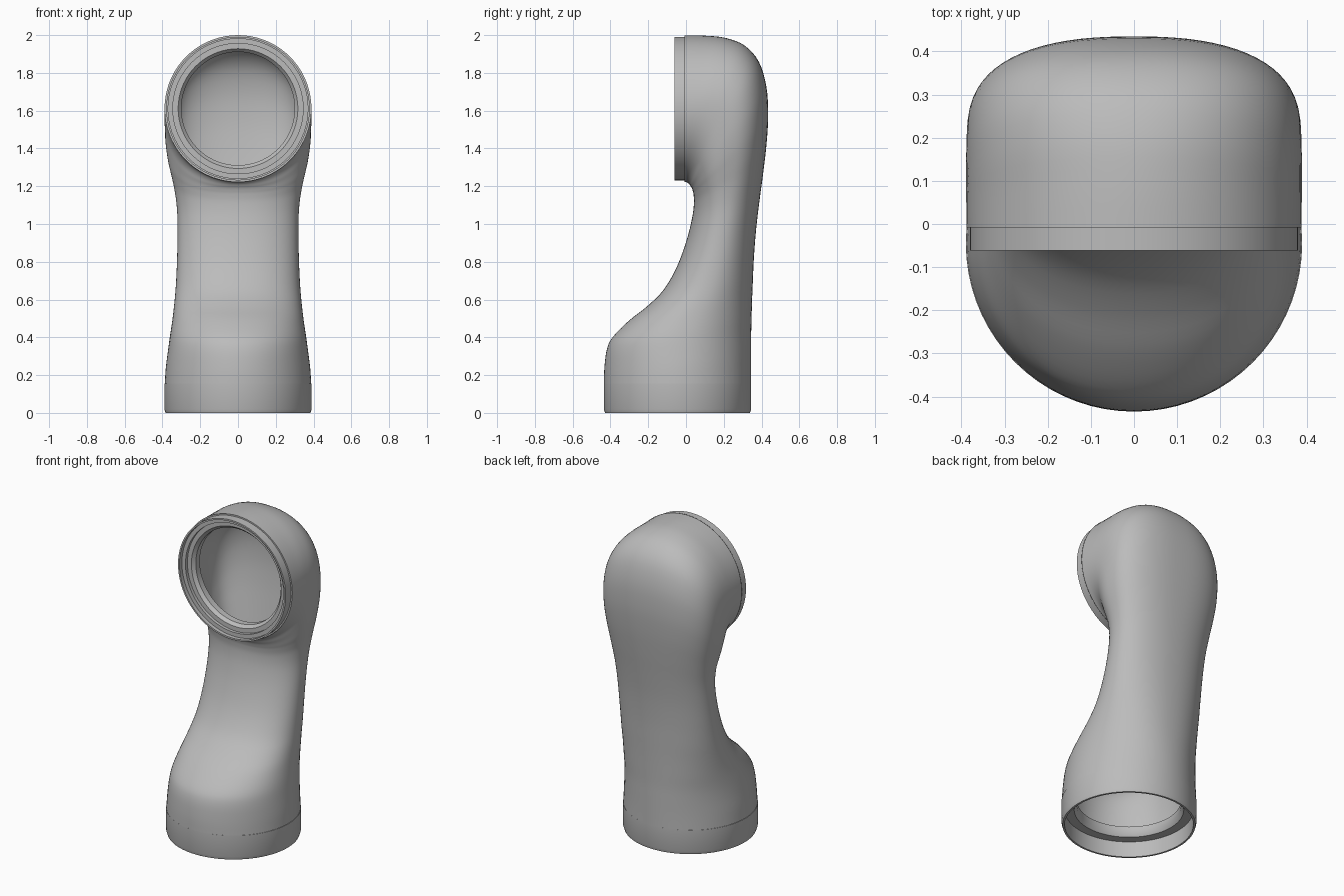
import bpy, bmesh, math
from mathutils import Matrix, Vector

if "Cube" in bpy.data.objects:
    bpy.data.objects.remove(bpy.data.objects["Cube"])

SEG = 72
grey = bpy.data.materials.new("mid grey")
grey.diffuse_color = (0.5, 0.5, 0.5, 1)
grey.use_nodes = True
grey.node_tree.nodes["Principled BSDF"].inputs["Base Color"].default_value = grey.diffuse_color


def finish(name, bm, angle=35):
    me = bpy.data.meshes.new(name)
    bm.to_mesh(me)
    bm.free()
    ob = bpy.data.objects.new(name, me)
    bpy.context.collection.objects.link(ob)
    me.materials.append(grey)
    bpy.ops.object.select_all(action='DESELECT')
    ob.select_set(True)
    bpy.context.view_layer.objects.active = ob
    bpy.ops.object.shade_smooth_by_angle(angle=math.radians(angle))
    return ob


def skin(bm, rings, flip=False):
    for a, b in zip(rings, rings[1:]):
        for i in range(SEG):
            j = (i + 1) % SEG
            f = (a[i], a[j], b[j], b[i])
            bm.faces.new(f[::-1] if flip else f)


# Elbow sections: front y, z, back y, z, half width, roundness exponent
SECTIONS = [
    (-.435, .15, .345, .15, .388, 2),
    (-.432, .24, .345, .24, .382, 2),
    (-.418, .34, .345, .33, .370, 2.05),
    (-.385, .405, .345, .41, .360, 2.1),
    (-.300, .49, .347, .50, .347, 2.15),
    (-.205, .565, .350, .60, .337, 2.15),
    (-.120, .65, .354, .70, .329, 2.15),
    (-.050, .77, .360, .83, .323, 2.15),
    (.002, .91, .372, .98, .320, 2.15),
    (.032, 1.03, .390, 1.13, .323, 2.2),
    (.042, 1.11, .410, 1.28, .338, 2.3),
    (.040, 1.155, .427, 1.43, .358, 2.4),
    (.036, 1.175, .435, 1.58, .374, 2.45),
    (.031, 1.19, .425, 1.73, .384, 2.45),
    (.025, 1.20, .385, 1.86, .388, 2.4),
    (.018, 1.21, .310, 1.945, .389, 2.25),
    (.010, 1.217, .210, 1.985, .389, 2.1),
    (.002, 1.221, .100, 1.997, .389, 2),
    (-.008, 1.223, -.008, 1.999, .388, 2),
]


def smooth_sections(steps=4):
    n, out = len(SECTIONS), []
    for k in range(n - 1):
        p = [SECTIONS[min(max(k + d, 0), n - 1)] for d in (-1, 0, 1, 2)]
        for s in range(steps):
            t = s / steps
            out.append([.5 * (2 * b + (c - a) * t + (2 * a - 5 * b + 4 * c - d) * t * t
                              + (3 * b - a - 3 * c + d) * t ** 3) for a, b, c, d in zip(*p)])
    return out + [list(SECTIONS[-1])]


def elbow(name, inset, flip):
    bm, rings = bmesh.new(), []
    for fy, fz, by, bz, w, e in smooth_sections():
        mid = Vector((0, (fy + by) / 2, (fz + bz) / 2))
        half = Vector((0, (by - fy) / 2, (bz - fz) / 2))
        half *= 1 - inset / half.length
        ring = []
        for i in range(SEG):
            a = 2 * math.pi * i / SEG
            c, s = math.cos(a), math.sin(a)
            x = math.copysign(abs(c) ** (2 / e), c) * (w - inset)
            ring.append(bm.verts.new(mid + half * math.copysign(abs(s) ** (2 / e), s)
                                     + Vector((x, 0, 0))))
        rings.append(ring)
    skin(bm, rings, flip)
    return finish(name, bm, 60)


def lathe(name, profile, matrix):
    bm, rings = bmesh.new(), []
    for r, h in profile:
        rings.append([bm.verts.new((r * math.cos(2 * math.pi * i / SEG),
                                    r * math.sin(2 * math.pi * i / SEG), h)) for i in range(SEG)])
    skin(bm, rings)
    bm.transform(matrix)
    return finish(name, bm)


# Hollow bent body
elbow("outer_shell", 0, False)
elbow("inner_shell", .045, True)

# Stepped sockets at both openings (height measured inward from the rim)
lathe("base_socket", [(.345, .165), (.30, .16), (.30, .125), (.317, .10), (.372, .10), (.372, 0),
                      (.384, 0), (.390, .02), (.390, .155), (.386, .156)],
      Matrix.Translation((0, -.045, 0)))
lathe("head_socket", [(.345, .11), (.30, .105), (.30, .065), (.317, .045), (.345, .045), (.345, .025), (.370, .025),
                      (.370, 0), (.380, 0), (.380, .054), (.389, .054)],
      Matrix.Translation((0, -.062, 1.611)) @ Matrix.Rotation(-math.pi / 2, 4, 'X'))
